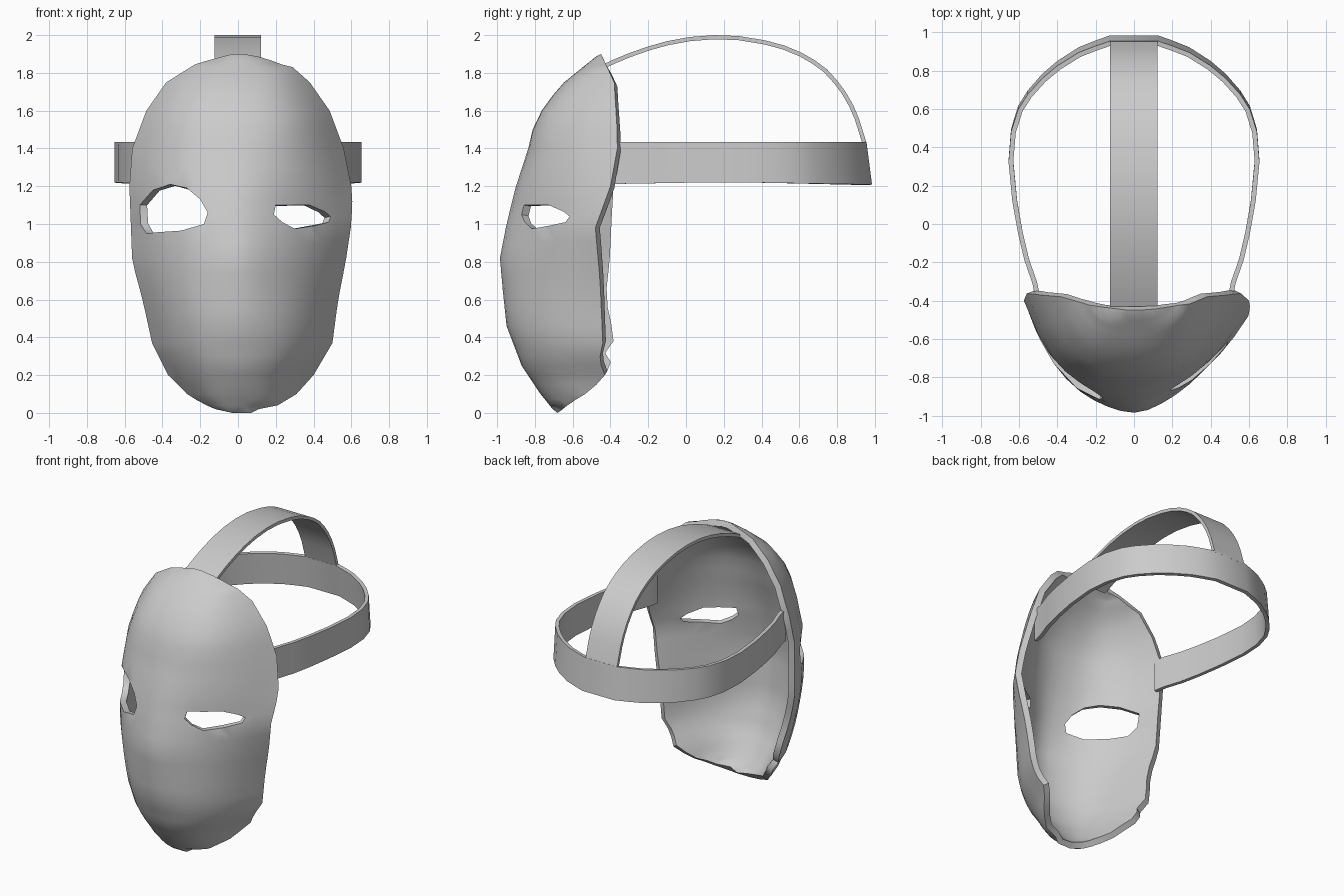
import bpy, bmesh, math
from mathutils import Vector
from mathutils.geometry import delaunay_2d_cdt

if "Cube" in bpy.data.objects:
    bpy.data.objects.remove(bpy.data.objects["Cube"])

grey = bpy.data.materials.new("plain_grey")
grey.diffuse_color = (0.6, 0.6, 0.6, 1)
grey.use_nodes = True
grey.node_tree.nodes["Principled BSDF"].inputs["Base Color"].default_value = grey.diffuse_color


def finish(name, bm, thickness):
    """Turn a sheet into a solid, smooth-shaded part (thickened inwards)."""
    mesh = bpy.data.meshes.new(name)
    bm.to_mesh(mesh)
    bm.free()
    ob = bpy.data.objects.new(name, mesh)
    bpy.context.collection.objects.link(ob)
    mesh.materials.append(grey)
    bpy.ops.object.select_all(action='DESELECT')
    ob.select_set(True)
    bpy.context.view_layer.objects.active = ob
    mod = ob.modifiers.new("thickness", 'SOLIDIFY')
    mod.thickness = thickness
    mod.offset = -1
    bpy.ops.object.modifier_apply(modifier=mod.name)
    bpy.ops.object.shade_smooth_by_angle(angle=math.radians(48))
    return ob


def lerp(table, z):
    """Piecewise linear lookup in a list of (z, value)."""
    if z <= table[0][0]:
        return table[0][1]
    for (a, va), (b, vb) in zip(table, table[1:]):
        if z <= b:
            return va + (vb - va) * (z - a) / (b - a)
    return table[-1][1]


# mask profiles by height: centre depth, rim depth and half width per side
CENTRE = [(0, -.69), (.1, -.77), (.25, -.87), (.46, -.95), (.65, -.97), (.82, -.985),
          (1, -.95), (1.2, -.90), (1.4, -.835), (1.55, -.80), (1.73, -.67), (1.9, -.46)]
RIM_R = [(0, -.68), (.06, -.6), (.12, -.5), (.2, -.43), (.28, -.46), (.36, -.44), (.7, -.455),
         (.98, -.48), (1.2, -.40), (1.42, -.36), (1.75, -.38), (1.9, -.45)]
RIM_L = [(0, -.68), (.06, -.6), (.12, -.5), (.2, -.43), (.25, -.41), (.3, -.44), (.38, -.39),
         (.6, -.44), (.8, -.42), (1.2, -.40), (1.42, -.36), (1.75, -.38), (1.9, -.45)]
WIDE_R = [(0, .07), (.03, .13), (.04, .21), (.1, .31), (.2, .40), (.37, .50), (.6, .53), (.8, .57),
          (1, .60), (1.12, .605), (1.2, .60), (1.4, .56), (1.6, .485), (1.75, .38),
          (1.83, .29), (1.845, .23), (1.88, .14), (1.9, .03)]
WIDE_L = [(0, .03), (.02, .12), (.05, .19), (.1, .27), (.2, .37), (.3, .42), (.37, .455), (.6, .505),
          (.8, .56), (1.2, .575), (1.4, .56), (1.6, .485), (1.75, .38), (1.85, .22), (1.9, .03)]
# how ridged (rather than rounded) the section is on each side
RIDGE_R = [(0, .2), (.3, .22), (.55, .35), (.82, .55), (1.05, .58), (1.25, .35), (1.5, .15)]
RIDGE_L = [(0, .2), (.3, .2), (.55, .25), (.82, .35), (1.0, .24), (1.25, .22), (1.5, .15)]


def mask_y(x, z):
    right = x > 0
    t = min(abs(x) / lerp(WIDE_R if right else WIDE_L, z), 1)
    soft = (math.sqrt(t * t + .03) - .1732) / (1.0149 - .1732)
    k = lerp(RIDGE_R if right else RIDGE_L, z)
    power = 3.2 if right else 3.8
    c = lerp(CENTRE, z)
    return c + (lerp(RIM_R if right else RIM_L, z) - c) * (k * soft + (1 - k) * t ** power)


# mask shell: outline, interior grid and eye openings triangulated together
rows = [0, .02, .04, .07, .1, .15, .2, .25, .3, .37, .46, .55, .65, .74, .82, .9, .98, 1.05, 1.12,
        1.2, 1.3, 1.4, 1.5, 1.6, 1.68, 1.75, 1.8, 1.83, 1.845, 1.865, 1.885, 1.9]
eye_left = [(-.52, 1.1), (-.45, 1.18), (-.36, 1.21), (-.27, 1.19), (-.2, 1.13), (-.16, 1.06),
            (-.18, 1.0), (-.3, .965), (-.42, .957), (-.485, .95), (-.515, 1.0)]
eye_right = [(.19, 1.05), (.2, 1.1), (.3, 1.1), (.38, 1.1), (.46, 1.065), (.49, 1.04),
             (.48, 1.01), (.4, .99), (.3, .975), (.235, 1.01)]
outline = [(lerp(WIDE_R, z), z) for z in rows] + [(-lerp(WIDE_L, z), z) for z in reversed(rows)]
points, faces = [], []
for loop in (outline, eye_left, eye_right):
    if sum(a[0] * b[1] - b[0] * a[1] for a, b in zip(loop, loop[1:] + loop[:1])) < 0:
        loop = loop[::-1]
    faces.append(list(range(len(points), len(points) + len(loop))))
    points += loop
for z in rows[1:-1]:
    for i in range(-7, 8):
        t = i / 8
        points.append((t * lerp(WIDE_R if t > 0 else WIDE_L, z), z))
coords, _, tris, _, _, source = delaunay_2d_cdt(
    [Vector(p) for p in points], [], faces, 0, 1e-5, True)
bm = bmesh.new()
verts = [bm.verts.new((p.x, mask_y(p.x, p.y), p.y)) for p in coords]
for tri, src in zip(tris, source):
    if 0 in src and 1 not in src and 2 not in src:
        bm.faces.new([verts[i] for i in tri])
bmesh.ops.delete(bm, geom=[v for v in bm.verts if not v.link_faces], context='VERTS')
finish("mask_shell", bm, .042)


def strip(name, low, high, thickness):
    """Ribbon between two matching edge paths."""
    bm = bmesh.new()
    pairs = [(bm.verts.new(a), bm.verts.new(b)) for a, b in zip(low, high)]
    for (a, b), (c, d) in zip(pairs, pairs[1:]):
        bm.faces.new((a, c, d, b))
    return finish(name, bm, thickness)


# head band running round the back
half = [(.515, -.385), (.53, -.31), (.572, -.19), (.605, -.05), (.635, .12), (.655, .33), (.642, .49),
        (.605, .61), (.555, .69), (.48, .775), (.40, .843), (.29, .913), (.21, .945), (.125, .975)]
path = half + [(-x, y) for x, y in reversed(half)]
strip("head_band",
      [(x, y + .01 * max(0, y), 1.205 + .017 * max(0, 1 - abs(y - .2))) for x, y in path],
      [(x, y - .02 * max(0, y), 1.435) for x, y in path], .025)

# strap arching over the crown
arch = [(-.445, 1.842), (-.38, 1.872), (-.3, 1.905), (-.2, 1.94), (-.1, 1.968), (.02, 1.99),
        (.15, 2.0), (.28, 1.995), (.42, 1.972), (.52, 1.945), (.61, 1.908), (.68, 1.868),
        (.745, 1.82), (.80, 1.76), (.845, 1.70), (.885, 1.63), (.915, 1.56), (.957, 1.425)]
strip("crown_strap", [(.122, y, z) for y, z in arch], [(-.125, y, z) for y, z in arch], .022)
